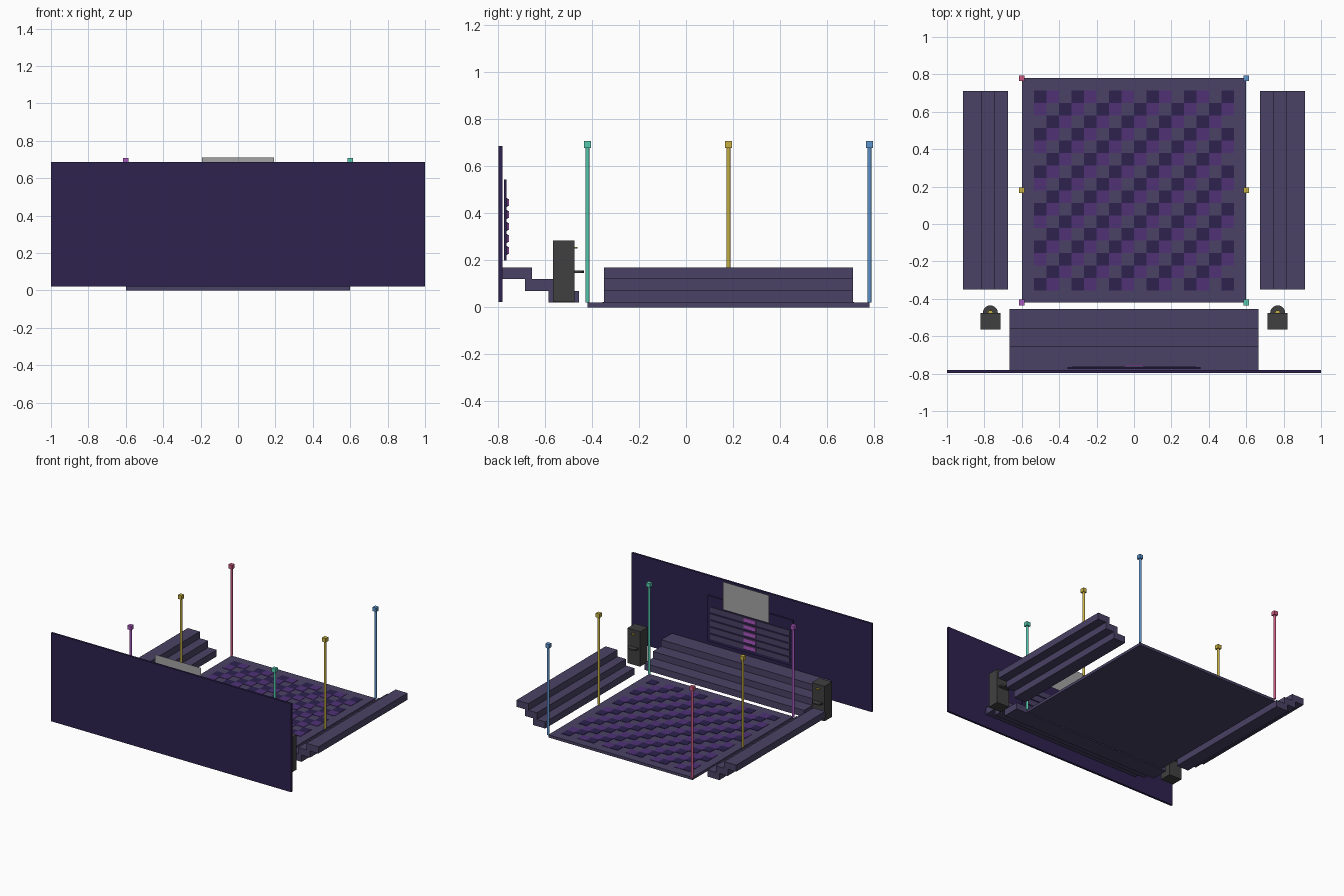
import bpy, bmesh, math
from mathutils import Matrix

if "Cube" in bpy.data.objects:
    bpy.data.objects.remove(bpy.data.objects["Cube"])


def material(name, rgb):
    m = bpy.data.materials.new(name)
    lin = [(c / 255 / 12.92) if c < 10 else ((c / 255 + 0.055) / 1.055) ** 2.4 for c in rgb]
    m.diffuse_color = (*lin, 1)
    m.use_nodes = True
    m.node_tree.nodes["Principled BSDF"].inputs["Base Color"].default_value = m.diffuse_color
    return m


BASE = material("muted violet", (74, 66, 101))
DARK = material("dark indigo", (45, 34, 78))
PURPLE = material("purple", (80, 50, 118))
BLACK = material("charcoal", (64, 64, 64))
GREY = material("light grey", (165, 165, 165))
YELLOW = material("yellow", (200, 176, 68))
BLUE = material("blue", (92, 148, 205))
TEAL = material("teal", (86, 200, 175))
PINK = material("pink", (205, 90, 130))
MAGENTA = material("magenta", (170, 88, 190))


def add_box(bm, x0, x1, y0, y1, z0, z1, mat=0):
    m = Matrix.Translation(((x0 + x1) / 2, (y0 + y1) / 2, (z0 + z1) / 2))
    m = m @ Matrix.Diagonal((x1 - x0, y1 - y0, z1 - z0, 1))
    verts = bmesh.ops.create_cube(bm, size=1, matrix=m)["verts"]
    for f in {f for v in verts for f in v.link_faces}:
        f.material_index = mat


def add_cylinder(bm, x, y, z0, z1, r, sides=12, mat=0):
    m = Matrix.Translation((x, y, (z0 + z1) / 2))
    verts = bmesh.ops.create_cone(bm, cap_ends=True, segments=sides, radius1=r, radius2=r,
                                  depth=z1 - z0, matrix=m)["verts"]
    for f in {f for v in verts for f in v.link_faces}:
        f.material_index = mat


def finish(name, bm, *mats):
    mesh = bpy.data.meshes.new(name)
    bm.to_mesh(mesh)
    bm.free()
    for m in mats:
        mesh.materials.append(m)
    ob = bpy.data.objects.new(name, mesh)
    bpy.context.collection.objects.link(ob)
    return ob


def box(name, mat, *dims):
    bm = bmesh.new()
    add_box(bm, *dims)
    return finish(name, bm, mat)


# Dance floor slab
box("floor_slab", BASE, -0.6, 0.6, -0.42, 0.78, 0, 0.02)

# Floor tiles in diagonal bands of dark, purple and bare floor
bm = bmesh.new()
n, x_start, y_start, t = 16, -0.535, -0.355, 1.07 / 16
for i in range(n):
    for j in range(n):
        k = (i - j) % 3
        if k < 2:
            x, y = x_start + i * t, y_start + j * t
            add_box(bm, x, x + t, y, y + t, 0.019, 0.0225, k)
finish("floor_tiles", bm, DARK, PURPLE)

# Light poles with cube lamps around the floor
poles = [(-0.6, -0.42, MAGENTA), (0.6, -0.42, TEAL), (-0.6, 0.18, YELLOW),
         (0.6, 0.18, YELLOW), (-0.6, 0.78, PINK), (0.6, 0.78, BLUE)]
for x, y, mat in poles:
    bm = bmesh.new()
    add_cylinder(bm, x, y, 0.02, 0.68, 0.0085)
    add_box(bm, x - 0.015, x + 0.015, y - 0.015, y + 0.015, 0.678, 0.708)
    finish("light_pole", bm, mat)

# Side benches: three overlapping steps rising outward
for s in (-1, 1):
    bm = bmesh.new()
    for k in range(3):
        a = 0.675 + 0.07 * k
        x0, x1 = sorted((s * a, s * (a + 0.1)))
        add_box(bm, x0, x1, -0.35, 0.71, 0.02 + 0.05 * k, 0.07 + 0.05 * k)
    finish("side_bench", bm, BASE)

# Stage steps rising to the wall
bm = bmesh.new()
for k in range(3):
    y1 = -0.455 - 0.1 * k
    add_box(bm, -0.665, 0.665, max(y1 - 0.13, -0.782), y1, 0.02 + 0.05 * k, 0.07 + 0.05 * k)
finish("stage_steps", bm, BASE)

# Wall
box("wall", DARK, -1, 1, -0.797, -0.781, 0.022, 0.687)

# Display board with rows and coloured centre segments
box("display_board", DARK, -0.355, 0.355, -0.774, -0.764, 0.2, 0.545)
bm = bmesh.new()
for k in range(5):
    z = 0.243 + 0.051 * k
    add_box(bm, -0.33, 0.33, -0.765, -0.759, z - 0.019, z + 0.019, 0)
    add_box(bm, -0.05, 0.05, -0.760, -0.753, z - 0.015, z + 0.015, 1)
finish("display_rows", bm, BASE, MAGENTA)

# Thin upright screen
bm = bmesh.new()
m = Matrix.Translation((0, -0.715, 0.605)) @ Matrix.Rotation(math.pi / 2, 4, 'X')
m = m @ Matrix.Diagonal((0.385, 0.21, 1, 1))
bmesh.ops.create_grid(bm, x_segments=1, y_segments=1, size=0.5, matrix=m)
finish("screen", bm, GREY)

# Speakers with flat drivers poking out of the inner face
for s in (-1, 1):
    x = s * 0.768
    bm = bmesh.new()
    add_box(bm, x - 0.053, x + 0.053, -0.565, -0.475, 0.022, 0.285)
    add_cylinder(bm, x, -0.475, 0.147, 0.157, 0.04, 20)
    add_cylinder(bm, x, -0.475, 0.25, 0.257, 0.014, 12, 1)
    finish("speaker", bm, BLACK, YELLOW)
